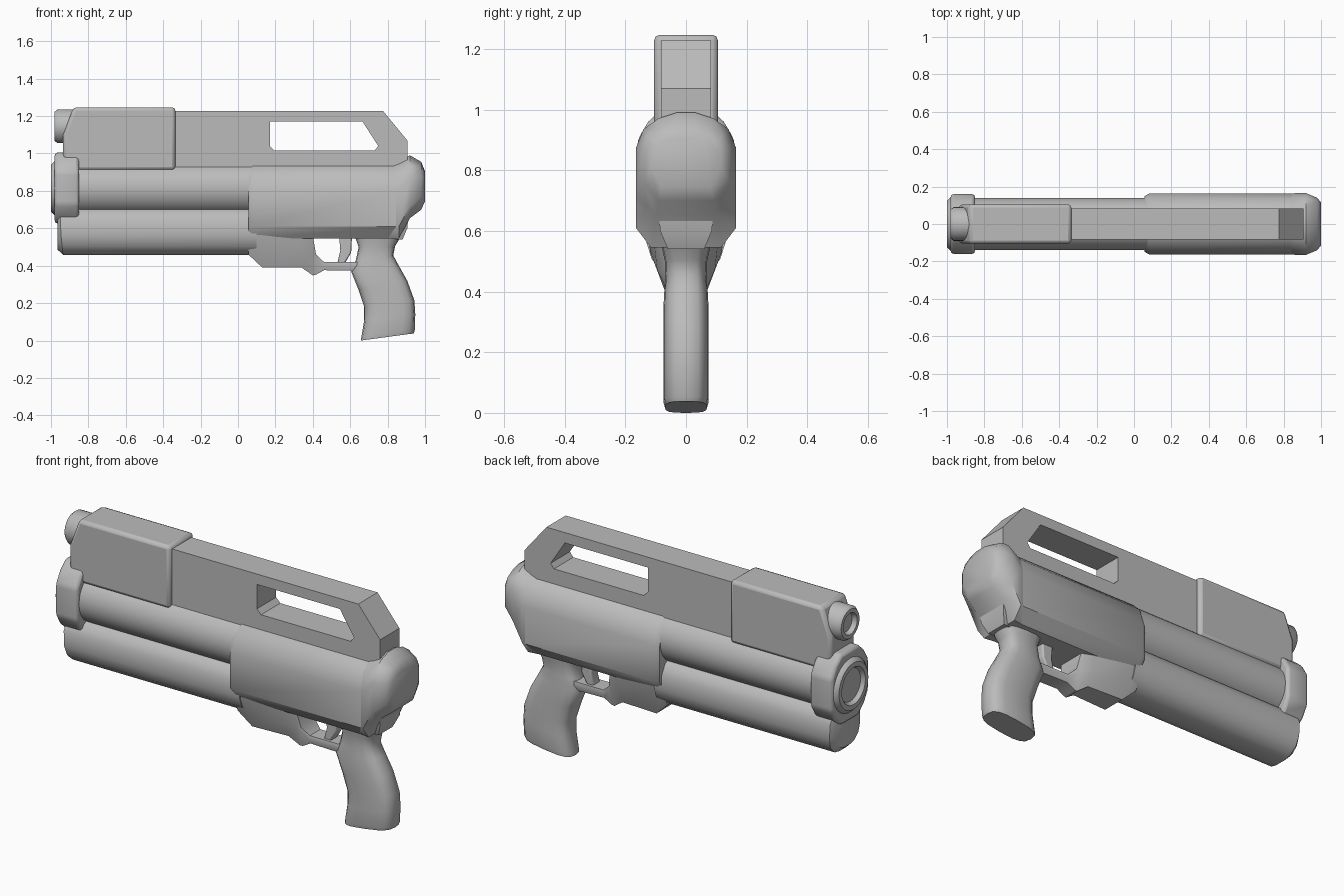
import bpy, bmesh, math
from mathutils import Vector

cube = bpy.data.objects.get("Cube")
if cube:
    bpy.data.objects.remove(cube, do_unlink=True)

GREY = (0.5, 0.5, 0.5, 1.0)
metal = bpy.data.materials.new("plain_grey")
metal.use_nodes = True
metal.diffuse_color = GREY
metal.node_tree.nodes["Principled BSDF"].inputs["Base Color"].default_value = GREY


def finish(name, bm, bevel=0.0, angle=40):
    """Turn a bmesh into a shaded object, with optional softened edges."""
    bmesh.ops.recalc_face_normals(bm, faces=bm.faces)
    mesh = bpy.data.meshes.new(name)
    bm.to_mesh(mesh)
    bm.free()
    mesh.materials.append(metal)
    obj = bpy.data.objects.new(name, mesh)
    bpy.context.collection.objects.link(obj)
    if bevel:
        mod = obj.modifiers.new("soft_edges", 'BEVEL')
        mod.width, mod.segments = bevel, 2
        mod.limit_method, mod.angle_limit = 'ANGLE', math.radians(25)
    bpy.ops.object.select_all(action='DESELECT')
    obj.select_set(True)
    bpy.context.view_layer.objects.active = obj
    bpy.ops.object.shade_smooth_by_angle(angle=math.radians(angle))
    return obj


def loft(name, rings, bevel=0.0, angle=40):
    """Skin a series of closed rings and cap both ends."""
    bm = bmesh.new()
    loops = [[bm.verts.new(p) for p in ring] for ring in rings]
    n = len(loops[0])
    for a, b in zip(loops, loops[1:]):
        for i in range(n):
            j = (i + 1) % n
            bm.faces.new((a[i], a[j], b[j], b[i]))
    bm.faces.new(loops[0])
    bm.faces.new(loops[-1])
    return finish(name, bm, bevel, angle)


def mirrored(x, half):
    """Closed ring at x from a half section of (y, z), top to bottom."""
    left = [(x, y, z) for y, z in half]
    return left + [(x, -y, z) for y, z in reversed(half)]


def prism(name, outline, half_width, bevel=0.0):
    """Side profile of (x, z) points given thickness across y."""
    return loft(name, [[(x, y, z) for x, z in outline]
                       for y in (-half_width, half_width)], bevel)


def turned(name, profile, z, steps=32):
    """Revolve (x, radius) points about a lengthwise axis at height z."""
    rings = [[(x, r * math.cos(t), z + r * math.sin(t))
              for t in (math.tau * i / steps for i in range(steps))]
             for x, r in profile]
    return loft(name, rings)


# Top rail with a see-through handle slot
curve = bpy.data.curves.new("rail_outline", 'CURVE')
curve.dimensions, curve.fill_mode, curve.extrude = '2D', 'BOTH', 0.082
rail_outline = [(-0.4, 0.88), (0.905, 0.88), (0.905, 1.07), (0.775, 1.228), (-0.4, 1.228)]
slot_outline = [(0.17, 1.04), (0.195, 1.015), (0.73, 1.015), (0.75, 1.04),
                (0.665, 1.172), (0.17, 1.172)]
for outline in (rail_outline, slot_outline):
    spline = curve.splines.new('POLY')
    spline.points.add(len(outline) - 1)
    for point, (x, z) in zip(spline.points, outline):
        point.co = (x, z, 0, 1)
    spline.use_cyclic_u = True
helper = bpy.data.objects.new("rail_helper", curve)
bpy.context.collection.objects.link(helper)
bpy.context.view_layer.update()
flat = bpy.data.meshes.new_from_object(
    helper.evaluated_get(bpy.context.evaluated_depsgraph_get()))
rail = bmesh.new()
rail.from_mesh(flat)
bmesh.ops.remove_doubles(rail, verts=rail.verts, dist=0.0001)
for v in rail.verts:
    v.co = Vector((v.co.x, -v.co.z, v.co.y))
bpy.data.objects.remove(helper, do_unlink=True)
bpy.data.meshes.remove(flat)
finish("top_rail", rail, angle=30)

# Sight housing and its recessed tube
prism("sight_housing", [(-0.935, 0.91), (-0.335, 0.91), (-0.335, 1.247),
                        (-0.88, 1.247), (-0.935, 1.1)], 0.105, 0.018)
turned("sight_tube", [(-0.85, 0.09), (-0.965, 0.09), (-0.98, 0.078),
                      (-0.98, 0.058), (-0.955, 0.05)], 1.145)

# Main barrel, muzzle collar and muzzle ring
turned("barrel", [(-0.9, 0.14), (0.12, 0.14)], 0.815)
collar = [(0.075, 1.005), (0.125, 0.96), (0.16, 0.9),
          (0.16, 0.73), (0.125, 0.67), (0.075, 0.625)]
loft("muzzle_collar", [mirrored(x, collar) for x in (-0.98, -0.85)], 0.016)
turned("muzzle_ring", [(-0.94, 0.15), (-0.98, 0.145), (-1.0, 0.125),
                       (-1.0, 0.1), (-0.985, 0.09), (-0.975, 0.085)], 0.815)

# Lower fore-end under the barrel, with a chamfered nose
fore = [(0.05, 0.715), (0.1, 0.69), (0.128, 0.64), (0.13, 0.56),
        (0.112, 0.505), (0.07, 0.467), (0.03, 0.458)]


def fore_ring(x, scale):
    return mirrored(x, [(y * scale, 0.6 + (z - 0.6) * scale) for y, z in fore])


nose = fore_ring(-0.965, 0.8)
shoulder = [(x + 0.1 * max(0, 0.6 - z), y, z) for x, y, z in fore_ring(-0.95, 1)]
loft("lower_fore_end", [nose, shoulder, fore_ring(0.1, 1)])


# Receiver shell and bulging rear cap share one section rule
def shell_ring(x, top, half, bottom, floor):
    h = top - bottom
    return mirrored(x, [(half * 0.2, top), (half * 0.55, top - 0.07 * h),
                        (half * 0.85, top - 0.2 * h), (half, top - 0.43 * h),
                        (half, bottom), (half * floor, bottom - 0.065)])


loft("receiver", [shell_ring(x, top, half, 0.61, 0.66) for x, top, half in
                  ((0.055, 0.935, 0.148), (0.08, 0.955, 0.162), (0.86, 0.955, 0.162))])
loft("rear_cap", [shell_ring(*r) for r in
                  ((0.79, 0.94, 0.15, 0.61, 0.7), (0.86, 0.965, 0.165, 0.61, 0.7),
                   (0.92, 0.99, 0.165, 0.72, 0.6), (0.98, 0.955, 0.14, 0.765, 0.65),
                   (1.0, 0.905, 0.115, 0.81, 0.7))], angle=50)

# Tapered heel between the cap and the grip
loft("rear_heel", [[(x, y, z) for x, y in ((0.74, -w), (back, -w), (back, w), (0.74, w))]
                   for z, back, w in ((0.7, 0.915, 0.095), (0.6, 0.905, 0.085),
                                      (0.54, 0.88, 0.06))])

# Belly that narrows into the trigger guard bar
belly = ((0.055, 0.62, 0.13, 0.56, 0.122, 0.46, 0.08),
         (0.13, 0.62, 0.13, 0.53, 0.118, 0.39, 0.065),
         (0.34, 0.6, 0.11, 0.47, 0.095, 0.39, 0.055),
         (0.4, 0.56, 0.08, 0.46, 0.07, 0.348, 0.04),
         (0.417, 0.46, 0.06, 0.44, 0.06, 0.352, 0.04),
         (0.46, 0.42, 0.045, 0.4, 0.05, 0.376, 0.04),
         (0.66, 0.42, 0.045, 0.4, 0.05, 0.372, 0.04))
loft("belly_and_guard", [mirrored(x, [(tw, t), (mw, m), (bw, b)])
                         for x, t, tw, m, mw, b, bw in belly])
prism("trigger", [(0.54, 0.57), (0.547, 0.48), (0.53, 0.41), (0.57, 0.41),
                  (0.605, 0.47), (0.61, 0.57)], 0.03, 0.008)


# Curved pistol grip: rounded sections between front and back edge points
def grip_ring(xf, zf, xb, zb, half, steps=16):
    ring = []
    for i in range(steps):
        t = math.tau * i / steps
        c, s = [math.copysign(abs(v) ** 0.65, v) for v in (math.cos(t), math.sin(t))]
        k = (1 + c) / 2
        ring.append((xf + (xb - xf) * k, half * s, zf + (zb - zf) * k))
    return ring


grip = ((0.62, 0.57, 0.88, 0.57, 0.085), (0.645, 0.5, 0.84, 0.505, 0.07),
        (0.63, 0.43, 0.83, 0.455, 0.068), (0.605, 0.37, 0.86, 0.4, 0.073),
        (0.645, 0.27, 0.905, 0.32, 0.075), (0.675, 0.18, 0.943, 0.215, 0.075),
        (0.675, 0.11, 0.948, 0.14, 0.075), (0.66, 0.02, 0.945, 0.055, 0.075),
        (0.657, 0.0, 0.94, 0.038, 0.07))
loft("pistol_grip", [grip_ring(*g) for g in grip])
